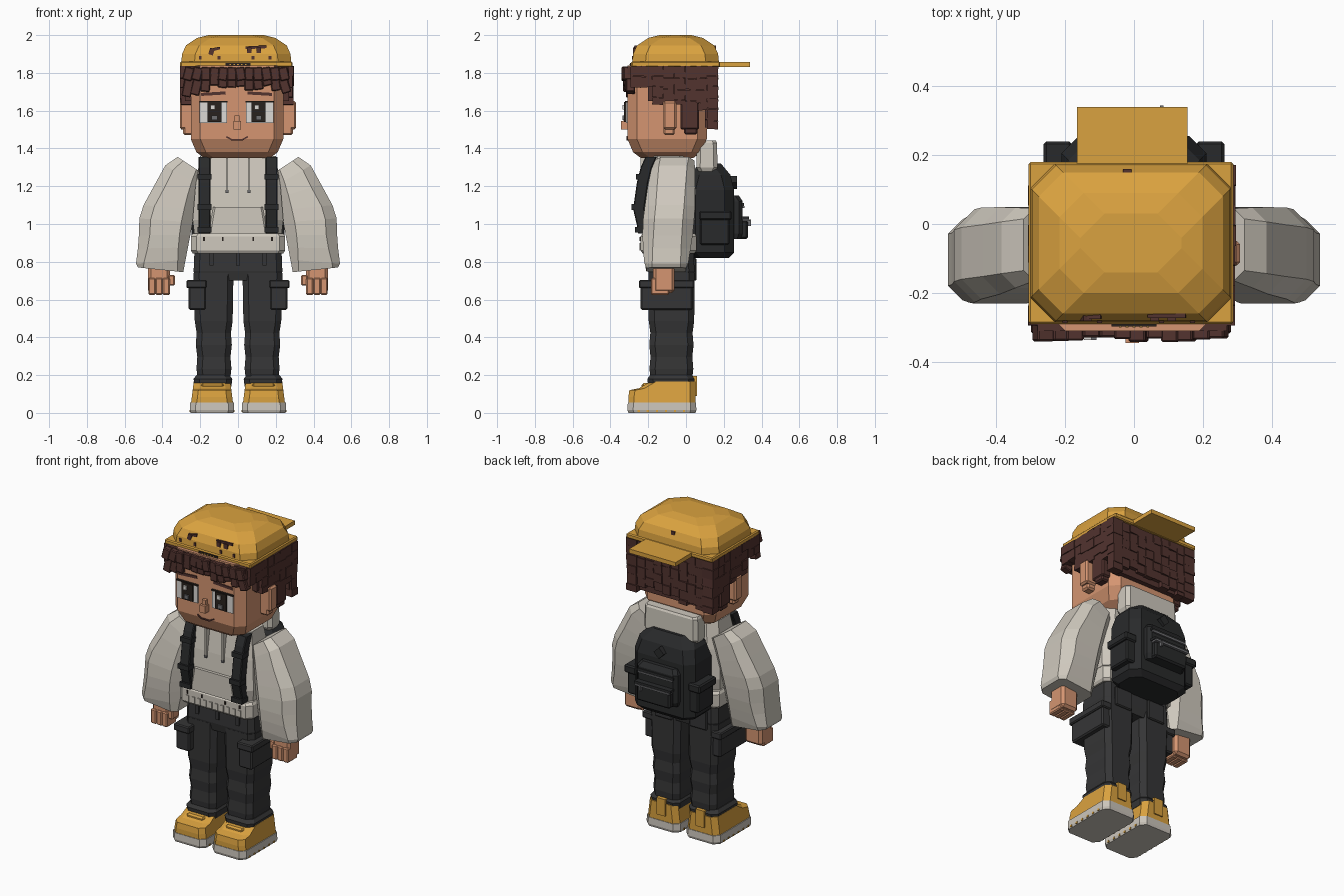
import bpy, bmesh, random
from math import pi, sin
from mathutils import Matrix, Vector

if "Cube" in bpy.data.objects:
    bpy.data.objects.remove(bpy.data.objects["Cube"])
random.seed(4)


def material(name, red, green, blue):
    colour = (red, green, blue, 1)
    mat = bpy.data.materials.new(name)
    mat.use_nodes = True
    mat.diffuse_color = colour
    mat.node_tree.nodes["Principled BSDF"].inputs["Base Color"].default_value = colour
    return mat


yellow = material("mustard yellow", .7, .36, .05)
brown = material("dark brown hair", .085, .033, .028)
skin = material("warm skin", .66, .3, .165)
cloth = material("pale grey cloth", .62, .58, .51)
charcoal = material("charcoal trousers", .036, .036, .037)
black = material("black canvas", .022, .023, .024)
white = material("eye white", .72, .7, .67)
dark = material("dark eye", .022, .016, .013)
rubber = material("off white rubber", .6, .56, .5)
metal = material("zip grey", .16, .16, .17)


def finish(name, mat, bm, mirror=False, bevel=0):
    bmesh.ops.recalc_face_normals(bm, faces=bm.faces)
    mesh = bpy.data.meshes.new(name)
    bm.to_mesh(mesh)
    bm.free()
    mesh.materials.append(mat)
    part = bpy.data.objects.new(name, mesh)
    bpy.context.collection.objects.link(part)
    if bevel:
        modifier = part.modifiers.new("Bevel", "BEVEL")
        modifier.width, modifier.segments = bevel, 1
    if mirror:
        part.modifiers.new("Mirror", "MIRROR").use_mirror_merge = False


def span(centre, size):
    return centre - size / 2, centre + size / 2


def both(half):
    return -half, half


def jitter(size):
    return random.uniform(-size, size)


def add_box(bm, x, y, z, tilt=0, axis="Y"):
    low, high = (Vector(corner) for corner in zip(x, y, z))
    matrix = (Matrix.Translation((low + high) / 2) @ Matrix.Rotation(tilt, 4, axis)
              @ Matrix.Diagonal((*(high - low), 1)))
    bmesh.ops.create_cube(bm, size=1, matrix=matrix)


def block(name, mat, x, y, z, tilt=0, **options):
    bm = bmesh.new()
    add_box(bm, x, y, z, tilt)
    finish(name, mat, bm, **options)


def row(name, mat, centres, width, y, z, **options):
    # equal blocks side by side along x
    bm = bmesh.new()
    for centre in centres:
        add_box(bm, span(centre, width), y, z)
    finish(name, mat, bm, **options)


def ring(x, y, z, cut=.03, z_outer=None):
    # eight-sided section, which may slope from its inner to its outer edge
    (left, right), (front, back) = x, y
    slope = 0 if z_outer is None else (z_outer - z) / (right - left)
    outline = [(left + cut, front), (right - cut, front), (right, front + cut), (right, back - cut),
               (right - cut, back), (left + cut, back), (left, back - cut), (left, front + cut)]
    return [(px, py, z + slope * (px - left)) for px, py in outline]


def loft(name, mat, rings, **options):
    bm = bmesh.new()
    loops = [[bm.verts.new(point) for point in points] for points in rings]
    for low, high in zip(loops, loops[1:]):
        for i in range(len(low)):
            bm.faces.new((low[i - 1], low[i], high[i], high[i - 1]))
    bm.faces.new(loops[0])
    bm.faces.new(loops[-1])
    finish(name, mat, bm, **options)


def tower(name, mat, x, y, levels, cut=.03, **options):
    # one footprint, drawn inwards by a given amount at each height
    rings = [ring((x[0] + inset, x[1] - inset), (y[0] + inset, y[1] - inset), z, cut)
             for z, inset in levels]
    loft(name, mat, rings, **options)


# Head, ears and face plates
face = -.31
head_x = (-.25, .24)
plate = (face - .006, face + .002)
tower("head", skin, head_x, (face, .11), [(1.35, .07), (1.38, .03), (1.45, 0), (1.84, 0)], cut=.05)
block("ear", skin, (.2, .308), (-.12, -.05), (1.5, 1.65), mirror=True, bevel=.01)
block("ear_lobe", skin, (.2, .29), (-.12, -.06), (1.47, 1.52), mirror=True, bevel=.01)
block("nose", skin, span(-.005, .04), (face - .035, face), (1.5, 1.545))
block("nose_bridge", skin, span(-.005, .025), (face - .02, face), (1.5, 1.575))
block("mouth", brown, span(-.005, .06), plate, (1.442, 1.45))
for side, x, sign in (("right", -.13, -1), ("left", .115, 1)):
    middle = x - sign * .006
    inner, outer = (face - .017, face), (face - .026, face)
    block(side + "_smile_corner", brown, span(sign * .042 - .005, .034), plate, (1.45, 1.458), -sign / 2)
    block(side + "_eye_white", white, span(x, .145), (face - .008, face), (1.535, 1.645))
    block(side + "_lash", dark, span(x, .15), (face - .012, face), (1.642, 1.65))
    block(side + "_iris", dark, span(middle, .075), inner, (1.54, 1.645))
    block(side + "_glint", white, span(middle - .01, .022), outer, (1.605, 1.63))
    block(side + "_iris_glow", metal, span(middle, .03), outer, (1.55, 1.575))
    block(side + "_brow", brown, span(x, .13), plate, (1.682, 1.698), sign * .06)

# Hair: a shell, brick-like sides and back, tilted fringe
brim = 1.835
block("hair_shell", brown, (-.28, .27), (-.2, .14), (1.65, brim))
block("hair_shell_front", brown, (-.28, .27), (face, .1), (1.76, brim))
block("hair_shell_nape", brown, (-.26, .25), (.1, .14), (1.51, 1.7))


def hair_column(bm, x, y, bottom, axis):
    top = brim
    while top > bottom + .02:
        low = max(top - .06 + jitter(.008), bottom)
        bulge = abs(jitter(.008))
        if axis == "X":
            size = (x[0] - bulge, x[1] + bulge), y
        else:
            size = x, (y[0], y[1] + bulge)
        add_box(bm, *size, (low + .002, top), jitter(.07), axis)
        top = low


bm = bmesh.new()
step = .058
for column in range(8):
    y = -.265 + column * step
    bottom = 1.72 if y < -.2 else 1.63 if y < .07 else 1.6 if y < .1 else 1.5
    for x in ((-.3, -.235), (.23, .288)):
        hair_column(bm, x, span(y, step), bottom, "X")
for column in range(10):
    x = -.268 + column * step
    hair_column(bm, span(x, step - .003), (.1, .16), 1.5 + abs(jitter(.05)), "Y")
finish("hair_bricks", brown, bm)
block("hair_lock", brown, (.23, .29), (-.03, .07), (1.5, 1.65), mirror=True, bevel=.008)
block("hair_lock_tip", brown, (.23, .285), (-.01, .06), (1.475, 1.52), mirror=True, bevel=.008)
bm = bmesh.new()
for column in range(12):
    x = -.263 + column * .046
    lean = .25 - column * .045 + jitter(.1)
    bottom = (1.68 if abs(x) > .2 else 1.715) + jitter(.018)
    add_box(bm, span(x, .05), (-.325 + jitter(.008), -.27), (bottom, 1.8), lean)
    add_box(bm, span(x, .05), (-.335 + jitter(.008), -.28), (1.76, brim - .005), lean + jitter(.1))
finish("hair_fringe", brown, bm, bevel=.005)

# Backwards cap with tufts poking through
cap_x, cap_y = (-.306, .288), (-.29, .18)
block("cap_band", yellow, cap_x, cap_y, (1.83, 1.86), bevel=.006)
tower("cap_crown", yellow, cap_x, cap_y,
      [(1.85, .005), (1.9, .01), (1.945, .03), (1.985, .09), (2, .15)], cut=.07)
block("cap_visor", yellow, (-.165, .155), (.16, .34), (1.832, 1.858))
block("cap_strap", dark, span(0, .13), (-.297, -.28), (1.837, 1.852))
row("cap_strap_studs", yellow, [i * .02 for i in range(-2, 3)], .008, (-.3, -.29), (1.841, 1.848))
tuft_y = (-.281, -.25)
block("cap_tuft_stem", brown, span(-.14, .025), tuft_y, (1.895, 1.93), .3)
block("cap_tuft", brown, span(-.115, .04), (-.275, -.25), (1.92, 1.935), -.2)
block("cap_wide_tuft", brown, span(.095, .11), (-.272, -.25), (1.928, 1.943), -.05)
row("cap_wide_tuft_stems", brown, (.06, .11), .025, tuft_y, (1.905, 1.935))
row("cap_small_tufts", brown, (-.2, -.1, .08, .17), .015, (-.287, -.26), (1.87, 1.89))
block("cap_rear_tuft", brown, span(-.02, .025), (.14, .16), (1.92, 1.945))

# Hooded top
top_y = (-.24, .055)
tower("hoodie_body", cloth, both(.24), top_y, [(.94, .01), (1.02, 0), (1.2, .015), (1.36, .04)], cut=.05)
tower("hoodie_hem", cloth, both(.25), top_y, [(.845, .01), (.86, 0), (.935, 0), (.95, .01)])
ribs = [-.18 + i * .04 for i in range(10)]
row("hem_ribs_front", cloth, ribs, .02, (-.246, -.23), (.86, .9))
row("hem_ribs_back", cloth, ribs, .02, (.05, .06), (.86, .9))
row("hem_eyelets", dark, (-.18, -.08, .08, .18), .008, (-.245, -.23), (.91, .93))
loft("front_pocket", cloth, [ring(both(.155 - i * .012), (-.253, -.2), .95 + i * .07, .01)
                             for i in range(3)])
row("drawstrings", cloth, both(.058), .012, (-.24, -.19), (1.17, 1.35))
row("drawstring_tips", metal, both(.058), .014, (-.242, -.22), (1.165, 1.18))
tower("hood", cloth, both(.185), (.055, .167), [(1.26, .02), (1.3, 0), (1.43, .003), (1.442, .01)], cut=.02)

# Sleeves: outer edge as points, inner edge and depth by rule
sleeve_edge = ((.32, 1.355), (.385, 1.31), (.44, 1.21), (.5, 1.1), (.522, 1.03),
               (.525, .94), (.53, .87), (.54, .79), (.53, .77))
sleeve = []
for i, (outer, z_outer) in enumerate(sleeve_edge):
    t = i / 8
    depth = span(-.06 - .045 * sin(pi / 2 * t), .21 + .06 * sin(pi * t))
    sleeve.append(ring((.19 + .1 * t, outer), depth, 1.27 - .525 * t, .03 + .03 * sin(pi * t), z_outer))
loft("sleeve", cloth, sleeve, mirror=True)

# Hands
block("hand", skin, span(.418, .116), (-.175, -.06), (.635, .79), mirror=True, bevel=.015)
row("fingers", skin, (.38, .418, .456), .038, (-.185, -.09), (.625, .715), mirror=True, bevel=.006)
block("thumb", skin, span(.352, .035), (-.17, -.1), (.675, .73), mirror=True, bevel=.006)


# Trousers
def leg_ring(i):
    t, fold = i / 9, .006 * (i % 2) if i < 5 else .008
    return ring((.042 - .01 * t - fold, .212 + .016 * t + fold),
                (-.187 - .004 * t - fold, .032 + .006 * t + fold), .17 + .57 * t)


tower("hips", charcoal, both(.235), (-.2, .045), [(.7, .01), (.75, 0), (.87, .005)])
loft("leg", charcoal, [leg_ring(i) for i in range(10)], mirror=True)
tower("trouser_cuff", charcoal, (.03, .235), (-.205, .045), [(.14, .005), (.18, 0), (.2, .015)], mirror=True)
block("side_pocket", charcoal, (.17, .262), (-.24, .035), (.545, .68), mirror=True, bevel=.008)
block("side_pocket_flap", charcoal, (.165, .273), (-.25, .044), (.66, .703), mirror=True, bevel=.006)
block("back_pocket", charcoal, (.06, .18), (.03, .056), (.7, .82), mirror=True, bevel=.006)
row("fly_and_belt_loops", charcoal, (-.14, 0, .14), .022, (-.207, -.19), (.78, .85))

# Shoes
tower("shoe_sole", rubber, (.02, .255), (-.31, .055), [(0, .005), (.015, 0), (.055, .002)], mirror=True)
bm = bmesh.new()
for i in range(6):
    add_box(bm, (.018, .257), span(-.25 + i * .048, .012), (.004, .016))
finish("sole_tread", yellow, bm, mirror=True)
toe_line = ((.05, -.305), (.085, -.305), (.12, -.3), (.13, -.25), (.165, -.19))
loft("shoe_upper", yellow, [ring((.02 + z / 8, .255 - z / 8), (toe, .05), z) for z, toe in toe_line],
     mirror=True)
block("shoe_tongue", yellow, span(.135, .12), (-.235, -.17), (.11, .157), mirror=True, bevel=.01)
block("heel_tab", yellow, span(.135, .06), (.035, .057), (.09, .195), mirror=True)

# Backpack
tower("backpack", black, both(.21), (0, .255),
      [(.82, .03), (.85, 0), (1.18, 0), (1.26, .02), (1.32, .07)], cut=.05)
tower("backpack_pocket", black, both(.14), (.2, .3), [(.92, .01), (.95, 0), (1.12, 0), (1.15, .02)], cut=.02)
block("backpack_lower_pocket", black, both(.115), (.28, .328), (.92, 1.02), bevel=.01)
for name, back, z in (("upper", .31, 1.09), ("lower", .338, 1.02)):
    block(name + "_zip", metal, both(.12), (.28, back), span(z, .01))
    block(name + "_zip_cover", black, both(.125), (.27, back - .004), (z + .005, z + .02))
block("zip_pull", metal, span(.08, .01), (.3, .344), (.99, 1.025))
block("backpack_patch", black, span(0, .05), (.23, .27), span(1.22, .05), pi / 4)
block("bottle_pocket", black, (.18, .245), (.075, .23), (.89, 1.04), mirror=True, bevel=.008)
block("bottle_pocket_rim", black, (.18, .262), (.07, .24), (1.02, 1.07), mirror=True, bevel=.008)

# Shoulder straps
strap_line = ((.95, -.25), (1.08, -.28), (1.22, -.26), (1.3, -.24), (1.355, -.215))
loft("shoulder_strap", black, [ring((.145, .21), (front, front + .06), z, .005) for z, front in strap_line],
     mirror=True)
for name, front, z in (("lower", -.27, .97), ("middle", -.288, 1.09), ("upper", -.265, 1.25)):
    block(name + "_strap_buckle", black, span(.178, .075), (front, front + .06), span(z, .03), mirror=True)
